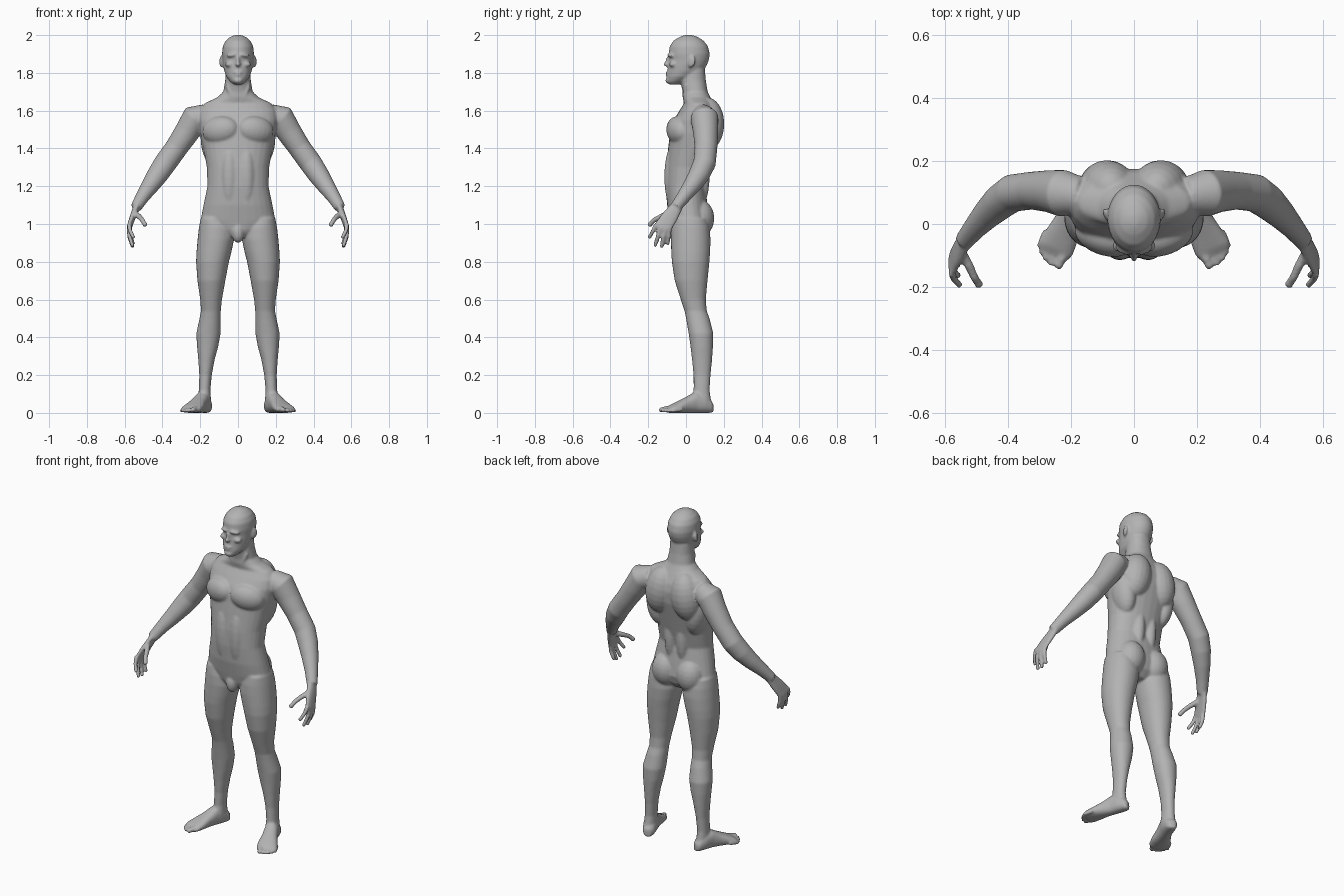
import bpy, bmesh, math
from mathutils import Vector, Matrix

SIDES = 28
bm = bmesh.new()


def loft(sections, axes=None, power=2.0):
    """Closed skin through sections (centre, half_u, half_v); follows the path if no axes given."""
    rings = []
    pts = [Vector(s[0]) for s in sections]
    for i, (c, a, b) in enumerate(sections):
        if axes:
            u, v = (Vector(k).normalized() for k in axes)
        else:
            t = (pts[min(i + 1, len(pts) - 1)] - pts[max(i - 1, 0)]).normalized()
            u = t.cross(Vector((0, 1, 0.3))).normalized()
            v = t.cross(u)
        ring = []
        for k in range(SIDES):
            w = 2 * math.pi * k / SIDES
            cu, cv = math.cos(w), math.sin(w)
            cu = math.copysign(abs(cu) ** (2 / power), cu)
            cv = math.copysign(abs(cv) ** (2 / power), cv)
            ring.append(bm.verts.new(pts[i] + u * a * cu + v * b * cv))
        rings.append(ring)
    for r, s in zip(rings, rings[1:]):
        for k in range(SIDES):
            n = (k + 1) % SIDES
            bm.faces.new((r[k], r[n], s[n], s[k]))
    bm.faces.new(rings[0][::-1])
    bm.faces.new(rings[-1])


def stack(rows, power=2.0):
    """Horizontal sections: height, left x, right x, front y, back y."""
    loft([(((l + r) / 2, (f + b) / 2, z), (r - l) / 2, (b - f) / 2) for z, l, r, f, b in rows],
         ((1, 0, 0), (0, 1, 0)), power)


def blob(c, size, rot=(0, 0, 0)):
    m = Matrix.Translation(c)
    for ang, ax in zip(rot, 'XYZ'):
        m = m @ Matrix.Rotation(math.radians(ang), 4, ax)
    bmesh.ops.create_uvsphere(bm, u_segments=20, v_segments=12, radius=1,
                              matrix=m @ Matrix.Diagonal((*size, 1)))


def digit(points, r):
    """Finger or toe with a rounded tip."""
    loft([(p, r * (1 - 0.08 * i), r * (1 - 0.08 * i)) for i, p in enumerate(points)])
    blob(points[-1], (r * 0.9,) * 3)


# torso and neck
stack([(z, -w, w, f, b) for z, w, f, b in (
    (0.93, .05, -.06, .07), (0.97, .15, -.075, .11), (1.02, .198, -.085, .125),
    (1.10, .183, -.10, .115), (1.20, .162, -.108, .10), (1.30, .165, -.106, .125),
    (1.40, .183, -.095, .15), (1.48, .20, -.085, .17), (1.55, .21, -.065, .175),
    (1.60, .205, -.035, .165), (1.64, .175, -.01, .145), (1.67, .11, -.018, .13),
    (1.70, .078, -.018, .115), (1.76, .068, -.03, .105), (1.82, .064, -.02, .10))], 2.2)

# head
stack([(z, -w, w, f, b) for z, w, f, b in (
    (1.738, .022, -.09, -.04), (1.755, .042, -.102, 0), (1.78, .062, -.102, .05),
    (1.81, .073, -.098, .09), (1.84, .079, -.094, .11), (1.87, .082, -.09, .122),
    (1.90, .085, -.092, .126), (1.94, .081, -.087, .117), (1.97, .066, -.067, .094),
    (1.99, .043, -.035, .063), (2.001, .015, -.005, .03))])
# face
blob((0, -.1, 1.845), (.014, .02, .013))
blob((0, -.093, 1.865), (.009, .018, .03), (-14, 0, 0))
blob((0, -.096, 1.802), (.024, .012, .007))
blob((0, -.096, 1.788), (.02, .012, .007))
blob((0, -.093, 1.76), (.026, .017, .016))

# everything below is one side, mirrored later
blob((.034, -.082, 1.893), (.03, .014, .009), (0, 8, 25))     # brow
blob((.045, -.07, 1.845), (.024, .02, .015))                  # cheek
blob((.088, .03, 1.86), (.009, .022, .033), (-10, 0, -20))    # ear
blob((.093, -.04, 1.495), (.1, .06, .075), (0, 10, 18))       # chest muscle
blob((.045, -.068, 1.25), (.048, .047, .17))                  # belly muscle
blob((.085, .115, 1.53), (.09, .088, .14), (0, -8, 0))        # shoulder blade
blob((.135, .07, 1.42), (.06, .08, .13), (0, 10, 0))          # flank muscle
blob((.04, .075, 1.25), (.04, .05, .16))                      # lower back
blob((.082, .07, 1.03), (.082, .08, .1))                      # buttock
blob((0, -.055, .955), (.034, .035, .055))                    # groin
blob((.145, .02, .57), (.034, .034, .04))                     # kneecap
blob((.035, .0, 1.68), (.012, .016, .07), (0, 25, 0))         # neck cord

# leg
stack([(1.03, .05, .198, -.07, .11), (.98, .025, .207, -.078, .125), (.92, .02, .214, -.08, .13),
       (.85, .035, .22, -.078, .128), (.8, .048, .222, -.075, .124), (.7, .067, .215, -.06, .114),
       (.6, .085, .2, -.028, .105), (.54, .091, .196, -.008, .11), (.5, .091, .204, 0, .125),
       (.42, .092, .221, .014, .145), (.35, .105, .217, .024, .143), (.28, .124, .21, .032, .138),
       (.2, .139, .205, .04, .13), (.12, .146, .208, .04, .125), (.07, .143, .21, .03, .132),
       (.03, .145, .2, .03, .135)], 2.1)

# foot and toes
loft([((x, y, h), w, h) for x, y, w, h in (
    (.161, .142, .018, .025), (.166, .125, .033, .035), (.178, .09, .04, .05),
    (.194, .045, .04, .055), (.211, .005, .044, .043), (.23, -.04, .054, .031),
    (.248, -.078, .058, .021), (.256, -.094, .052, .015))],
    ((.917, .4, 0), (0, 0, 1)), 2.3)
for x, y, r in ((.238, -.13, .016), (.264, -.123, .012), (.281, -.108, .012),
                (.293, -.089, .011), (.299, -.067, .011)):
    digit([(x - .02, y + .046, r + .006), (x - .01, y + .023, r + .005), (x, y, r)], r)

# arm
loft([((x, y, z), r, r) for x, y, z, r in (
    (.17, .09, 1.575, .06), (.228, .098, 1.56, .074), (.268, .104, 1.49, .067),
    (.325, .106, 1.405, .06), (.385, .098, 1.322, .06), (.425, .07, 1.262, .056),
    (.465, .032, 1.203, .047), (.505, -.012, 1.145, .037), (.54, -.055, 1.088, .03))])

# palm, fingers and thumb
loft([((.532, -.045, 1.1), .032, .027), ((.556, -.085, 1.04), .044, .021),
      ((.573, -.118, .99), .048, .017), ((.576, -.125, .972), .042, .013)],
     ((0, -.93, .37), (.9, -.2, -.4)), 2.3)
for base, tip in (((.577, -.155, 1.0), (.555, -.192, .932)), ((.579, -.134, .985), (.559, -.163, .888)),
                  ((.578, -.11, .975), (.559, -.128, .882)), ((.572, -.088, .972), (.556, -.096, .898))):
    a, b = Vector(base), Vector(tip)
    digit([a, a.lerp(b, .5) + Vector((.006, 0, 0)), b], .0125)
digit([(.55, -.085, 1.06), (.522, -.135, 1.038), (.506, -.17, 1.02), (.493, -.19, .998)], .016)

bmesh.ops.recalc_face_normals(bm, faces=bm.faces)
mesh = bpy.data.meshes.new("body")
bm.to_mesh(mesh)
bm.free()
body = bpy.data.objects.new("body", mesh)
bpy.context.collection.objects.link(body)

skin = bpy.data.materials.new("grey clay")
skin.diffuse_color = (.45, .45, .45, 1)
mesh.materials.append(skin)

# mirror the side parts, fuse everything into one skin, soften the joins
mirror = body.modifiers.new("mirror", 'MIRROR')
mirror.use_mirror_merge = False
fuse = body.modifiers.new("fuse", 'REMESH')
fuse.mode = 'VOXEL'
fuse.voxel_size = .0065
fuse.use_smooth_shade = True
soft = body.modifiers.new("soften", 'SMOOTH')
soft.factor = .5
soft.iterations = 6
